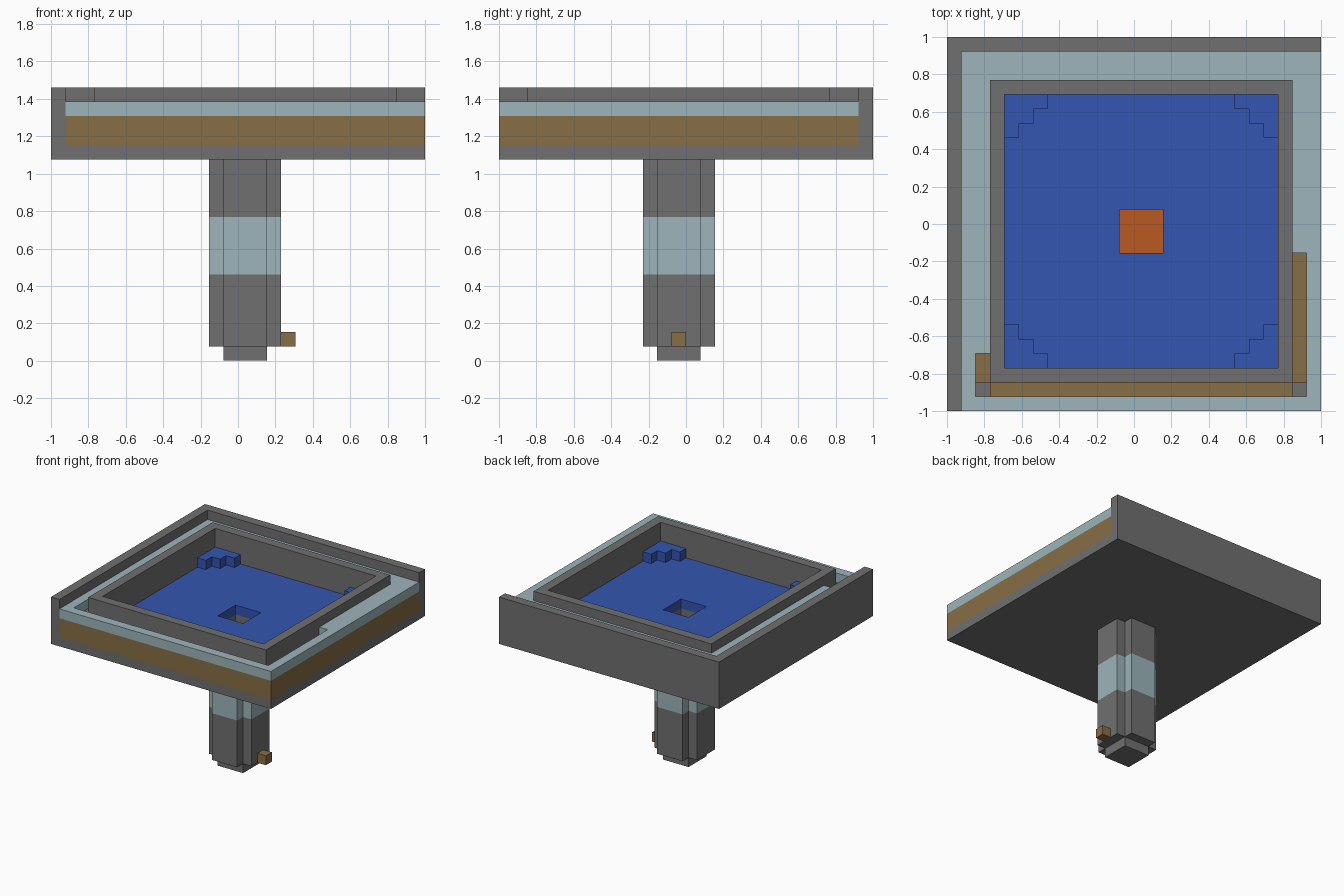
import bpy
import bmesh
from mathutils import Matrix, Vector

U = 1 / 13  # one block of the model

default = bpy.data.objects.get("Cube")
if default:
    bpy.data.objects.remove(default, do_unlink=True)


def material(name, rgb):
    mat = bpy.data.materials.new(name)
    mat.use_nodes = True
    mat.diffuse_color = (*rgb, 1)
    mat.node_tree.nodes["Principled BSDF"].inputs["Base Color"].default_value = (*rgb, 1)
    return mat


GRAY = material("stone gray", (0.16, 0.16, 0.16))
PALE = material("pale blue", (0.335, 0.46, 0.495))
BROWN = material("wood brown", (0.245, 0.155, 0.06))
BLUE = material("water blue", (0.034, 0.092, 0.44))
ORANGE = material("burnt orange", (0.5, 0.1, 0.016))


def part(name, mat, rects, z0, z1):
    """Extrude (x0, x1, y0, y1) rectangles, in blocks, between two heights."""
    bm = bmesh.new()
    for x0, x1, y0, y1 in rects:
        size = Vector((x1 - x0, y1 - y0, z1 - z0)) * U
        centre = Vector((x0 + x1, y0 + y1, z0 + z1)) * U / 2
        bmesh.ops.create_cube(bm, size=1,
                              matrix=Matrix.Translation(centre) @ Matrix.Diagonal((*size, 1)))
    mesh = bpy.data.meshes.new(name)
    bm.to_mesh(mesh)
    bm.free()
    mesh.materials.append(mat)
    obj = bpy.data.objects.new(name, mesh)
    bpy.context.collection.objects.link(obj)


def ring(outer, inner):
    """Four rectangles filling the space between two rectangles."""
    a, b, c, d = outer
    e, f, g, h = inner
    return [(a, b, c, g), (a, b, h, d), (a, e, g, h), (f, b, g, h)]


SHAFT = (-1, 2, -2, 1)
BASIN = (-9, 10, -10, 9)
RIM = (-10, 11, -11, 10)

# Hollow cross-shaped column on a square foot
sides = [(-2, -1, -2, 1), (2, 3, -2, 1), (-1, 2, -3, -2), (-1, 2, 1, 2)]
part("foot", GRAY, [SHAFT], 0, 1)
part("shaft_floor", ORANGE, [SHAFT], 1, 1.1)
part("column_lower", GRAY, sides, 1, 6)
part("column_band", PALE, sides, 6, 10)
part("column_upper", GRAY, sides, 10, 14)
part("side_knob", BROWN, [(3, 4, -1, 0)], 1, 2)

# Slab under the tray, with the shaft opening
part("tray_base", GRAY, ring((-13, 13, -13, 13), SHAFT), 14, 15)

# Tall walls on the back and right sides
part("back_wall", GRAY, [(-13, 13, 12, 13)], 15, 19)
part("right_wall", GRAY, [(-13, -12, -13, 12)], 15, 19)

# Basin rim, floor and stepped corners
part("basin_rim", GRAY, ring(RIM, BASIN), 15, 19)
part("basin_floor", BLUE, ring(BASIN, SHAFT), 15, 16)
steps = []
for i in range(3):
    depth = 3 - i
    for x in (-9 + i, 9 - i):
        steps += [(x, x + 1, 9 - depth, 9), (x, x + 1, -10, -10 + depth)]
part("basin_corners", BLUE, steps, 16, 17)

# Wooden layer and pale deck around the rim, with the sunken channel
border = [(-12, -11, -13, 12), (12, 13, -13, 12), (-11, 12, -13, -12), (-10, 11, 10, 12)]
part("wood_layer", BROWN,
     border + [(-11, -10, -11, 12), (11, 12, -11, 12), (-10, 11, -12, -11)], 15, 17)
part("pale_deck", PALE, border + [(-11, -10, -9, 12), (11, 12, -2, 12)], 17, 18)
